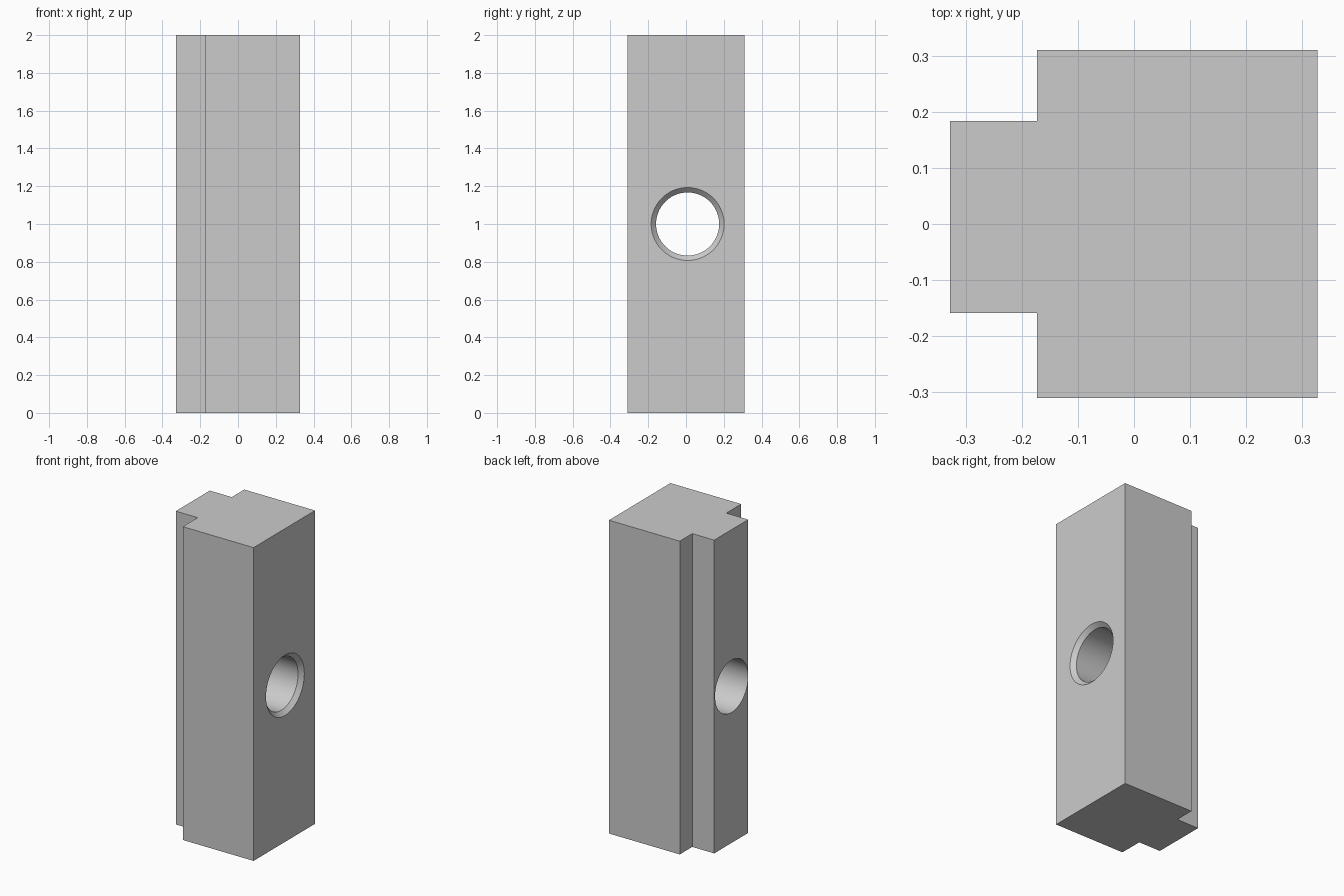
import bpy, bmesh
from math import cos, sin, pi, radians

cube = bpy.data.objects.get("Cube")
if cube:
    bpy.data.objects.remove(cube, do_unlink=True)

grey = bpy.data.materials.new("plain grey")
grey.use_nodes = True
grey.diffuse_color = (0.6, 0.6, 0.6, 1)
grey.node_tree.nodes["Principled BSDF"].inputs["Base Color"].default_value = (0.6, 0.6, 0.6, 1)


def make_object(name, bm):
    bmesh.ops.recalc_face_normals(bm, faces=bm.faces)
    mesh = bpy.data.meshes.new(name)
    bm.to_mesh(mesh)
    bm.free()
    mesh.materials.append(grey)
    obj = bpy.data.objects.new(name, mesh)
    bpy.context.collection.objects.link(obj)
    return obj


# Block with an offset tongue, extruded upward from its outline
LEFT, STEP, RIGHT = -0.328, -0.173, 0.327
HALF, TONGUE_FRONT, TONGUE_BACK, HEIGHT = 0.31, -0.159, 0.184, 2.0
outline = [(STEP, -HALF), (RIGHT, -HALF), (RIGHT, HALF), (STEP, HALF),
           (STEP, TONGUE_BACK), (LEFT, TONGUE_BACK), (LEFT, TONGUE_FRONT), (STEP, TONGUE_FRONT)]
bm = bmesh.new()
base = bm.faces.new([bm.verts.new((x, y, 0)) for x, y in outline])
top = bmesh.ops.extrude_face_region(bm, geom=[base], use_keep_orig=True)["geom"]
bmesh.ops.translate(bm, vec=(0, 0, HEIGHT), verts=[v for v in top if isinstance(v, bmesh.types.BMVert)])
block = make_object("slotted_block", bm)

# Cutter for the through hole, with a countersink on the wide side
BORE, MOUTH, CENTRE_Y, SIDES = 0.167, 0.193, 0.0085, 96
profile = [(-0.45, BORE), (RIGHT - 0.026, BORE), (RIGHT, MOUTH), (0.45, MOUTH)]
bm = bmesh.new()
rings = []
for x, r in profile:
    angles = [2 * pi * i / SIDES for i in range(SIDES)]
    rings.append([bm.verts.new((x, CENTRE_Y + r * cos(a), HEIGHT / 2 + r * sin(a))) for a in angles])
for a, b in zip(rings, rings[1:]):
    for i in range(SIDES):
        j = (i + 1) % SIDES
        bm.faces.new((a[i], a[j], b[j], b[i]))
bm.faces.new(rings[0])
bm.faces.new(rings[-1])
cutter = make_object("hole_cutter", bm)
cutter.hide_render = True

# Cut the hole, then keep only the finished block
cut = block.modifiers.new("hole", 'BOOLEAN')
cut.operation = 'DIFFERENCE'
cut.solver = 'EXACT'
cut.object = cutter
bpy.ops.object.select_all(action='DESELECT')
bpy.context.view_layer.objects.active = block
block.select_set(True)
bpy.ops.object.modifier_apply(modifier=cut.name)
bpy.data.objects.remove(cutter, do_unlink=True)
bpy.ops.object.shade_smooth_by_angle(angle=radians(30))
